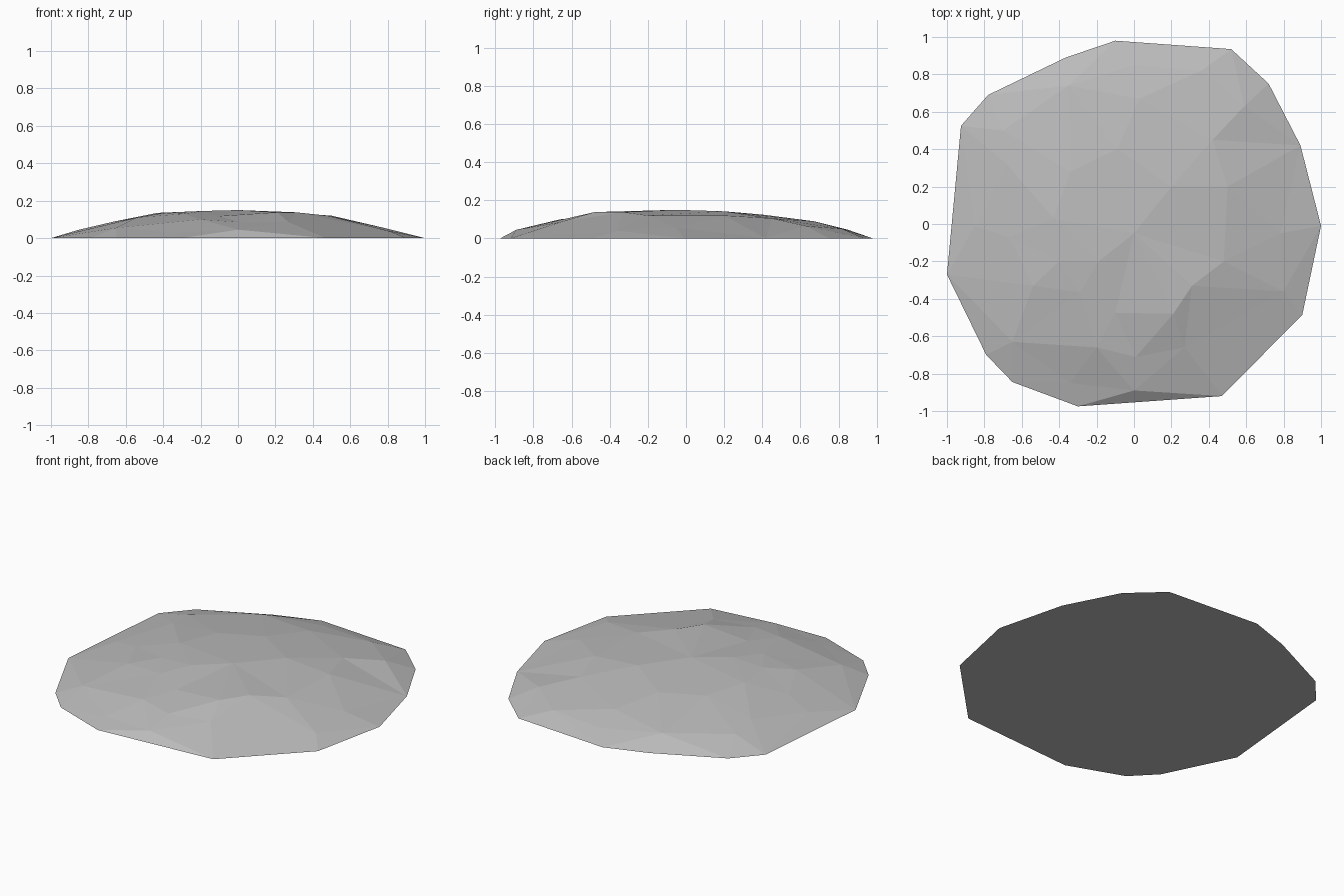
import bpy
import bmesh
from mathutils import Vector
from mathutils.geometry import delaunay_2d_cdt

default_cube = bpy.data.objects.get("Cube")
if default_cube:
    bpy.data.objects.remove(default_cube, do_unlink=True)

# Ground outline of the mound, counter-clockwise
OUTLINE = [(1, -.01), (.89, .42), (.72, .75), (.52, .935), (-.1, .98),
           (-.365, .89), (-.78, .69), (-.925, .525), (-1, -.27), (-.79, -.7),
           (-.65, -.845), (-.3, -.975), (.47, -.92), (.9, -.485)]

# Low skirt just inside the outline
SKIRT = [(0, -.89, .045), (-.34, -.85, .03), (-.65, -.63, .055),
         (-.85, -.01, .045), (-.7, .5, .06), (-.35, .74, .065),
         (0, .85, .045), (.36, .82, .05), (.59, .63, .065),
         (.78, -.05, .055), (.8, -.36, .04)]

# Shoulder where the slope breaks towards the crown
SHOULDER = [(.01, -.71, .085), (-.2, -.66, .1), (.27, -.66, .085),
            (-.54, -.33, .11), (-.67, -.07, .087), (-.68, .32, .08),
            (.03, .67, .09), (.42, .45, .105), (.5, .2, .12),
            (.48, -.2, .12)]

# Nearly level crown with a chipped front edge
CROWN = [(-.29, -.365, .13), (-.1, -.475, .118), (.21, -.48, .138),
         (.31, -.33, .138), (-.4, -.2, .135), (-.43, .03, .135),
         (-.19, -.2, .145), (0, -.05, .15), (.2, .2, .142),
         (-.09, .4, .125), (-.34, .28, .125)]


def flat_material(name, grey):
    """Plain matte material of a single colour."""
    material = bpy.data.materials.new(name)
    material.use_nodes = True
    colour = (grey, grey, grey, 1.0)
    material.diffuse_color = colour
    shader = material.node_tree.nodes["Principled BSDF"]
    shader.inputs["Base Color"].default_value = colour
    shader.inputs["Roughness"].default_value = 1.0
    return material


def build_mound(name, outline, rings, material):
    """Drape triangular facets over the points and close the flat base."""
    points = [Vector((x, y, 0)) for x, y in outline]
    for ring in rings:
        points.extend(Vector(point) for point in ring)

    plan = [point.to_2d() for point in points]
    triangles = delaunay_2d_cdt(plan, [], [], 0, 1e-5)[2]

    bm = bmesh.new()
    verts = [bm.verts.new(point) for point in points]
    for triangle in triangles:
        bm.faces.new([verts[index] for index in triangle])

    # Flat underside
    bm.faces.new(list(reversed(verts[:len(outline)])))
    bmesh.ops.recalc_face_normals(bm, faces=bm.faces)

    mesh = bpy.data.meshes.new(name)
    bm.to_mesh(mesh)
    bm.free()
    mesh.materials.append(material)
    mound = bpy.data.objects.new(name, mesh)
    bpy.context.collection.objects.link(mound)
    return mound


stone_grey = flat_material("stone grey", .5)
build_mound("rock_mound", OUTLINE, (SKIRT, SHOULDER, CROWN), stone_grey)
